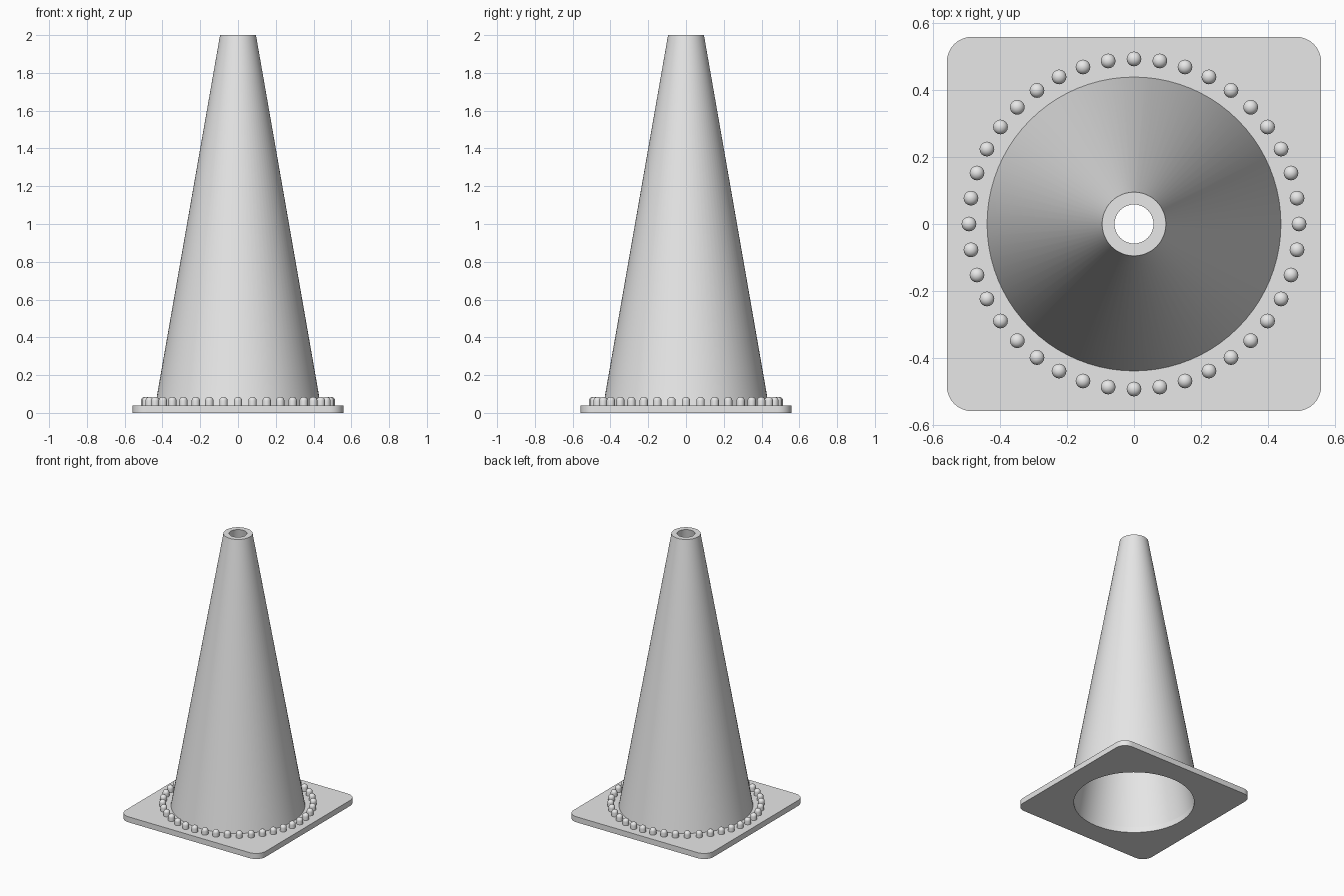
import bpy, bmesh, math

cube = bpy.data.objects.get("Cube")
if cube:
    bpy.data.objects.remove(cube, do_unlink=True)

grey = bpy.data.materials.new("light_grey")
grey.use_nodes = True
grey.diffuse_color = (0.8, 0.8, 0.8, 1)
grey.node_tree.nodes["Principled BSDF"].inputs["Base Color"].default_value = (0.8, 0.8, 0.8, 1)

SEGMENTS = 80
HALF = 0.558       # half width of the base plate
CORNER = 0.075     # corner radius of the base plate
PLATE_TOP = 0.04
HOLE = 0.40
STUDS = 40


def finish(bm, name):
    """Turn a bmesh into a smooth-shaded object with sharp edges kept."""
    bmesh.ops.remove_doubles(bm, verts=bm.verts, dist=1e-5)
    bmesh.ops.recalc_face_normals(bm, faces=bm.faces)
    mesh = bpy.data.meshes.new(name)
    bm.to_mesh(mesh)
    bm.free()
    mesh.materials.append(grey)
    obj = bpy.data.objects.new(name, mesh)
    bpy.context.collection.objects.link(obj)
    bpy.ops.object.select_all(action='DESELECT')
    obj.select_set(True)
    bpy.context.view_layer.objects.active = obj
    bpy.ops.object.shade_smooth_by_angle(angle=math.radians(35))
    return obj


def lathe(bm, profile, steps, centre=(0, 0), closed=False):
    """Spin a list of (radius, z) points around a vertical axis."""
    cx, cy = centre
    verts = [bm.verts.new((cx + r, cy, z)) for r, z in profile]
    pairs = list(zip(verts, verts[1:]))
    if closed:
        pairs.append((verts[-1], verts[0]))
    edges = [bm.edges.new(p) for p in pairs]
    bmesh.ops.spin(bm, geom=verts + edges, cent=(cx, cy, 0), axis=(0, 0, 1),
                   angle=math.tau, steps=steps, use_merge=True)


# Hollow tapered body, open at both ends
bm = bmesh.new()
lathe(bm, [(0.438, PLATE_TOP), (0.095, 2), (0.058, 2), (HOLE, PLATE_TOP)], SEGMENTS, closed=True)
finish(bm, "cone_body")

# Rounded square base plate with a round hole
bm = bmesh.new()
outline = []
for quarter in range(4):
    mid = math.radians(45 + 90 * quarter)
    reach = (HALF - CORNER) * math.sqrt(2)
    for i in range(9):
        a = math.radians(90 * quarter + 90 * i / 8)
        outline.append((reach * math.cos(mid) + CORNER * math.cos(a),
                        reach * math.sin(mid) + CORNER * math.sin(a)))
circle = [(HOLE * math.cos(math.tau * i / SEGMENTS), HOLE * math.sin(math.tau * i / SEGMENTS))
          for i in range(SEGMENTS)]
edges = []
for ring in (outline, circle):
    vs = [bm.verts.new((x, y, 0)) for x, y in ring]
    edges += [bm.edges.new((v, vs[(i + 1) % len(vs)])) for i, v in enumerate(vs)]
bmesh.ops.triangle_fill(bm, edges=edges, use_beauty=True, normal=(0, 0, 1))
result = bmesh.ops.extrude_face_region(bm, geom=bm.faces[:], use_keep_orig=True)
top = [g for g in result["geom"] if isinstance(g, bmesh.types.BMVert)]
bmesh.ops.translate(bm, verts=top, vec=(0, 0, PLATE_TOP))
finish(bm, "base_plate")

# Ring of domed studs
stud = [(0.022, PLATE_TOP - 0.005)]
for i in range(6):
    a = math.radians(18 * i)
    stud.append((0.022 * math.cos(a), 0.065 + 0.02 * math.sin(a)))
bm = bmesh.new()
for k in range(STUDS):
    a = math.tau * k / STUDS
    lathe(bm, stud, 16, (0.492 * math.cos(a), 0.492 * math.sin(a)))
finish(bm, "base_studs")
